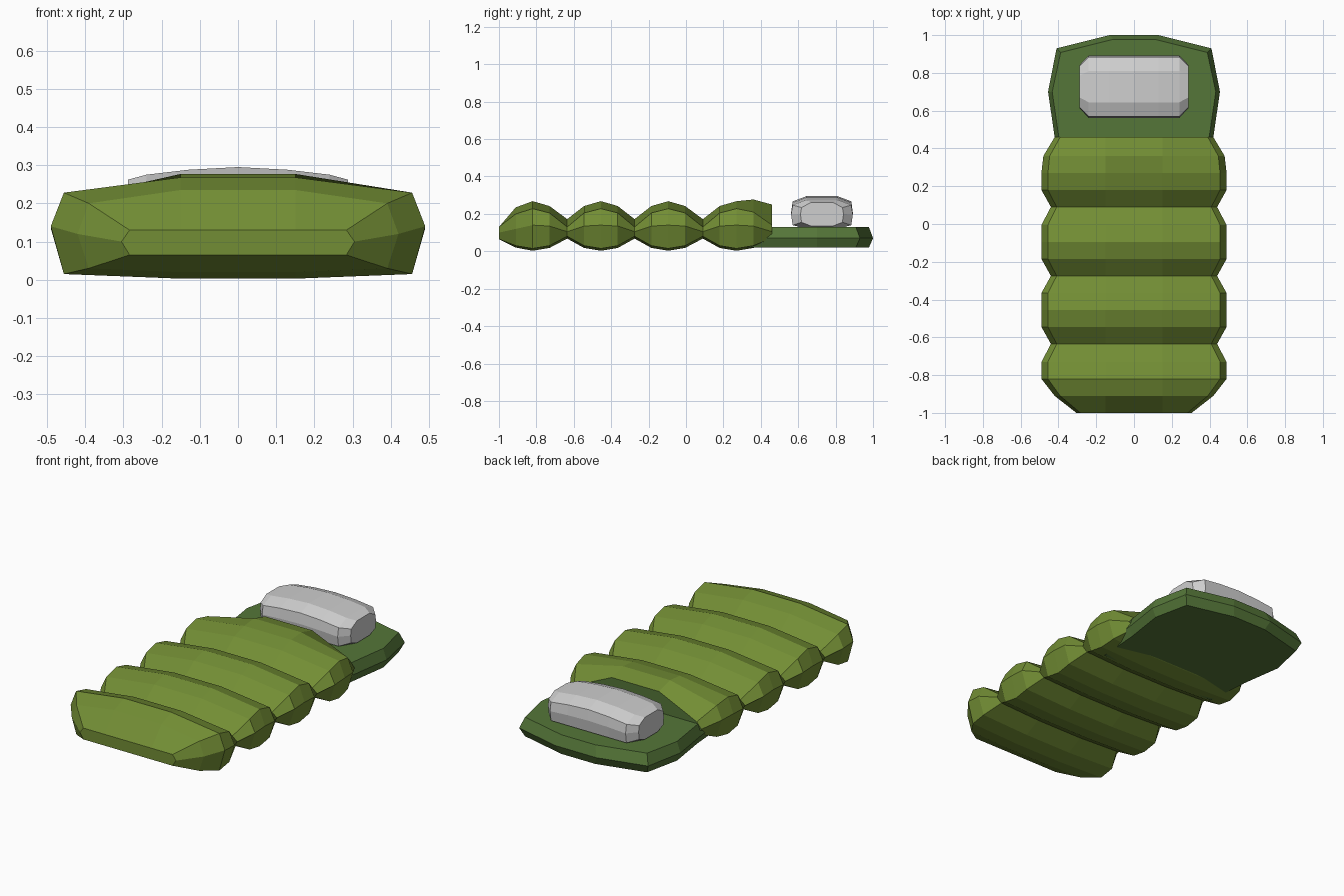
import bpy, bmesh

if "Cube" in bpy.data.objects:
    bpy.data.objects.remove(bpy.data.objects["Cube"])


def material(name, col):
    m = bpy.data.materials.new(name)
    m.diffuse_color = (*col, 1)
    m.use_nodes = True
    m.node_tree.nodes["Principled BSDF"].inputs["Base Color"].default_value = m.diffuse_color
    return m


olive = material("olive_green", (0.17, 0.27, 0.035))
dark = material("dark_green", (0.09, 0.18, 0.04))
grey = material("pale_grey", (0.62, 0.62, 0.62))


def loft(name, rings, mats):
    """Skin a list of closed rings and cap both ends."""
    bm = bmesh.new()
    vs = [[bm.verts.new(p) for p in r] for r in rings]
    n = len(rings[0])
    for a, b in zip(vs, vs[1:]):
        for i in range(n):
            j = (i + 1) % n
            bm.faces.new((a[i], a[j], b[j], b[i]))
    bm.faces.new(vs[0])
    end = bm.faces.new(vs[-1])
    if len(mats) > 1:
        end.material_index = 1
    bmesh.ops.recalc_face_normals(bm, faces=bm.faces)
    me = bpy.data.meshes.new(name)
    bm.to_mesh(me)
    bm.free()
    for m in mats:
        me.materials.append(m)
    ob = bpy.data.objects.new(name, me)
    bpy.context.collection.objects.link(ob)
    return ob


# Quilted bag: cross-sections along y
def bag_ring(y, w, shoulder, top, mid, low, bottom):
    s = w * 0.93
    half = [(w, mid), (s, shoulder), (0.15, top)]
    under = [(0.15, bottom), (s, low)]
    pts = half + [(-x, z) for x, z in reversed(half)]
    pts += [(-x, z) for x, z in reversed(under)] + under
    return [(x, y, z) for x, z in pts]


pinch = (0.44, 0.130, 0.172, 0.105, 0.080, 0.068)
swell = (0.49, 0.205, 0.242, 0.135, 0.030, 0.018)
peak = (0.49, 0.228, 0.268, 0.140, 0.015, 0.003)
sections = [(-1.0, 0.305, 0.13, 0.13, 0.10, 0.065, 0.065),
            (-0.91, 0.42, 0.20, 0.235, 0.12, 0.03, 0.02),
            (-0.82, *peak), (-0.73, *swell)]
for y in (-0.635, -0.275, 0.09):
    sections += [(y, *pinch), (y + 0.09, *swell), (y + 0.18, *peak)]
    if y < 0:
        sections.append((y + 0.27, *swell))
sections += [(0.36, 0.48, 0.21, 0.277, 0.135, 0.03, 0.018),
             (0.46, 0.42, 0.14, 0.25, 0.105, 0.07, 0.06)]
loft("quilted_bag", [bag_ring(*s) for s in sections], [olive, dark])

# Flat head mat with a bevelled rim
outline = [(0.40, 0.20), (0.42, 0.46), (0.455, 0.70), (0.41, 0.93), (0.13, 1.0)]


def mat_ring(z, inset):
    pts = [(x - inset, y - (inset if y > 0.9 else 0)) for x, y in outline]
    return [(x, y, z) for x, y in pts] + [(-x, y, z) for x, y in reversed(pts)]


loft("head_mat", [mat_ring(0.02, 0.022), mat_ring(0.07, 0), mat_ring(0.13, 0.022)], [dark])


# Pillow: octagonal sections along x
def pillow_ring(x, h, top, bottom):
    c, mid = 0.727, (top + bottom) / 2
    upper = [(h, mid), (h * 0.95, top - 0.028), (h * 0.5, top)]
    lower = [(h * 0.5, bottom), (h * 0.95, bottom + 0.02)]
    pts = upper + [(-y, z) for y, z in reversed(upper)]
    pts += [(-y, z) for y, z in reversed(lower)] + lower
    return [(x, c + y, z) for y, z in pts]


half = [(0.0, 0.165, 0.295, 0.12), (0.13, 0.165, 0.288, 0.12),
        (0.24, 0.165, 0.275, 0.12), (0.288, 0.115, 0.262, 0.135)]
stations = [(-x, *r) for x, *r in reversed(half)] + half[1:]
loft("pillow", [pillow_ring(*s) for s in stations], [grey])
